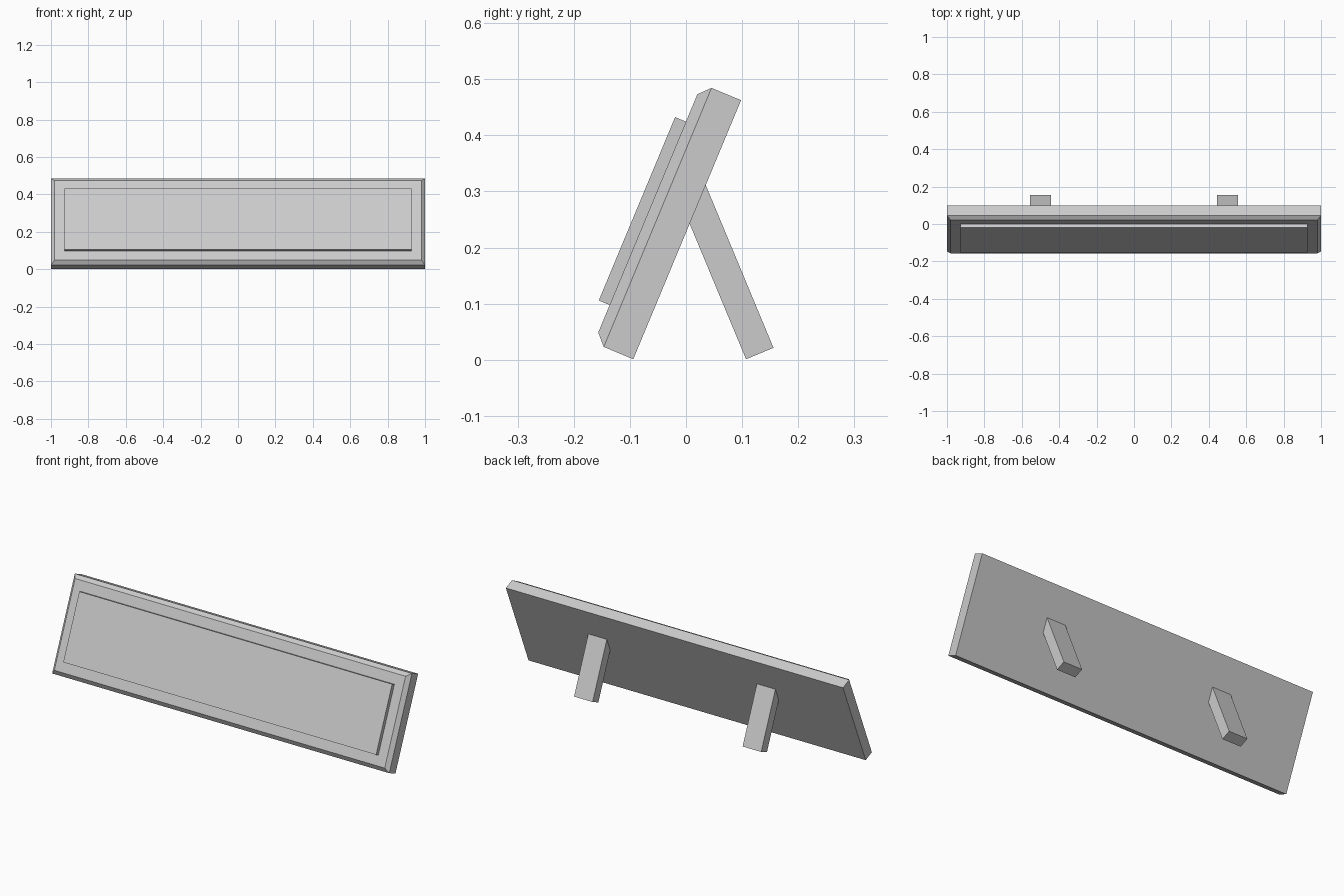
import bpy, bmesh, math
from mathutils import Matrix, Vector

if "Cube" in bpy.data.objects:
    bpy.data.objects.remove(bpy.data.objects["Cube"])

TILT = math.radians(22.6)


def slab(name, rings, origin, tilt):
    """Solid from rectangular sections (x0, x1, z0, z1, y), ordered back to front, then tilted about X."""
    bm = bmesh.new()
    loops = []
    for x0, x1, z0, z1, y in rings:
        loops.append([bm.verts.new(p) for p in
                      ((x0, y, z0), (x1, y, z0), (x1, y, z1), (x0, y, z1))])
    for a, b in zip(loops, loops[1:]):
        for i in range(4):
            j = (i + 1) % 4
            bm.faces.new((a[i], a[j], b[j], b[i]))
    bm.faces.new(loops[0])
    bm.faces.new(loops[-1])
    bmesh.ops.recalc_face_normals(bm, faces=bm.faces)
    bm.transform(Matrix.Translation(Vector(origin)) @ Matrix.Rotation(tilt, 4, 'X'))
    mesh = bpy.data.meshes.new(name)
    bm.to_mesh(mesh)
    bm.free()
    obj = bpy.data.objects.new(name, mesh)
    bpy.context.collection.objects.link(obj)
    return obj


# Leaning board with a chamfered front rim
base = (0, -0.094, 0.001)
slab("board", [(-1, 1, 0, 0.5, 0),
               (-1, 1, 0, 0.5, -0.057),
               (-0.98, 0.98, 0.02, 0.48, -0.076)], base, -TILT)

# Raised front panel
slab("front_panel", [(-0.928, 0.928, 0.073, 0.427, -0.07),
                     (-0.928, 0.928, 0.073, 0.427, -0.097)], base, -TILT)

# Two rear props, their tops sunk into the board
for side, x in (("left", -0.5), ("right", 0.5)):
    slab(f"{side}_rear_leg", [(-0.055, 0.055, 0, 0.32, 0.053),
                              (-0.055, 0.055, 0, 0.32, 0)], (x, 0.107, 0.001), TILT)
